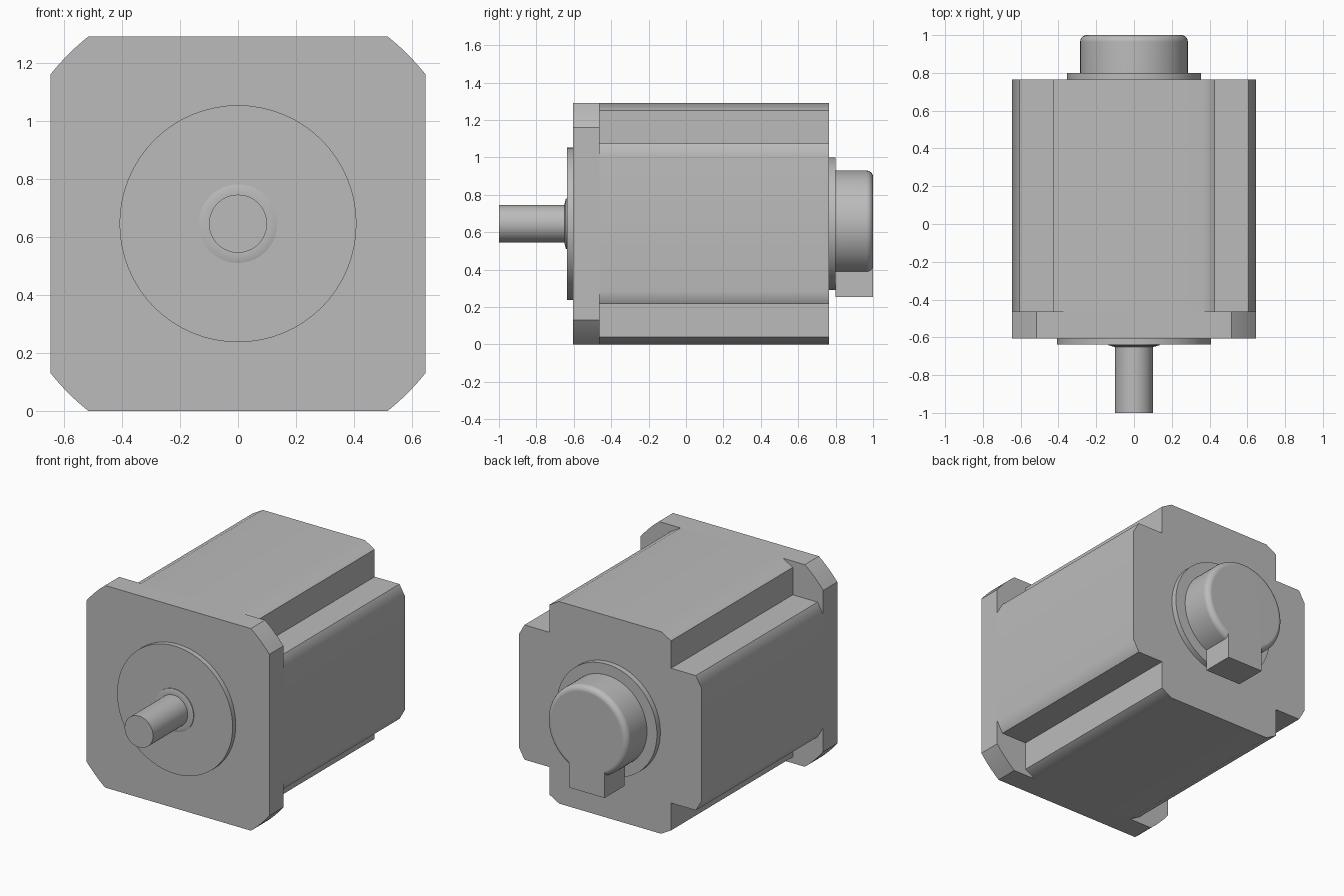
import bpy, bmesh
from math import sin, cos, pi, radians, atan2, hypot

cube = bpy.data.objects.get("Cube")
if cube:
    bpy.data.objects.remove(cube, do_unlink=True)

HALF = 0.645          # half of the square frame, also the shaft height

grey = bpy.data.materials.new("plain grey metal")
grey.use_nodes = True
colour = (0.5, 0.5, 0.5, 1)
grey.diffuse_color = colour
grey.node_tree.nodes["Principled BSDF"].inputs["Base Color"].default_value = colour


def loft(name, sections):
    """Skin matching (outline, y) sections along the shaft axis and cap both ends."""
    bm = bmesh.new()
    rings = [[bm.verts.new((x, y, z + HALF)) for x, z in outline]
             for outline, y in sections]
    for a, b in zip(rings, rings[1:]):
        for i in range(len(a)):
            bm.faces.new((a[i - 1], a[i], b[i], b[i - 1]))
    bm.faces.new(rings[0])
    bm.faces.new(rings[-1])
    bmesh.ops.recalc_face_normals(bm, faces=bm.faces)
    mesh = bpy.data.meshes.new(name)
    bm.to_mesh(mesh)
    bm.free()
    mesh.shade_smooth()
    mesh.set_sharp_from_angle(angle=radians(33))
    mesh.materials.append(grey)
    obj = bpy.data.objects.new(name, mesh)
    bpy.context.collection.objects.link(obj)
    weighted = obj.modifiers.new("weighted_normals", 'WEIGHTED_NORMAL')
    weighted.keep_sharp = True
    return obj


def extrude(name, outline, y0, y1):
    return loft(name, [(outline, y0), (outline, y1)])


def circle(r, n=64):
    return [(r * cos(2 * pi * i / n), r * sin(2 * pi * i / n)) for i in range(n)]


def lathe(name, profile):
    return loft(name, [(circle(r), y) for r, y in profile])


def four_corners(corner):
    """Repeat one corner by quarter turns to close an outline."""
    points = []
    for _ in range(4):
        points += corner
        corner = [(-z, x) for x, z in corner]
    return points


# Front flange: square with arc-cut corners
cut = 0.515
radius, start = hypot(HALF, cut), atan2(cut, HALF)
steps = [start + (pi / 2 - 2 * start) * i / 6 for i in range(7)]
flange = four_corners([(radius * cos(a), radius * sin(a)) for a in steps])
extrude("front_flange", flange, -0.605, -0.463)

# Motor body: square with stepped, chamfered corners
body = four_corners([(HALF, 0.36), (0.605, 0.43), (0.43, 0.43),
                     (0.43, 0.605), (0.36, HALF)])
extrude("motor_body", body, -0.463, 0.765)

# Front pilot disc, bearing collar and output shaft
lathe("pilot_disc", [(0.408, -0.637), (0.408, -0.605)])
lathe("bearing_collar", [(0.105, -0.65), (0.135, -0.642), (0.135, -0.637)])
lathe("output_shaft", [(0.1, -1), (0.1, -0.637)])

# Rear disc and round-edged encoder cover
lathe("rear_disc", [(0.355, 0.765), (0.355, 0.8)])
fillet = 0.035
edge = [(0.25 + fillet * cos(a), 1 - fillet + fillet * sin(a))
        for a in (pi / 2 * i / 6 for i in range(7))]
lathe("encoder_cover", [(0.285, 0.8)] + edge)

# Cable outlet block below the cover
w = 0.125
extrude("cable_outlet", [(-w, -0.39), (w, -0.39), (w, -0.2), (-w, -0.2)], 0.8, 1)
